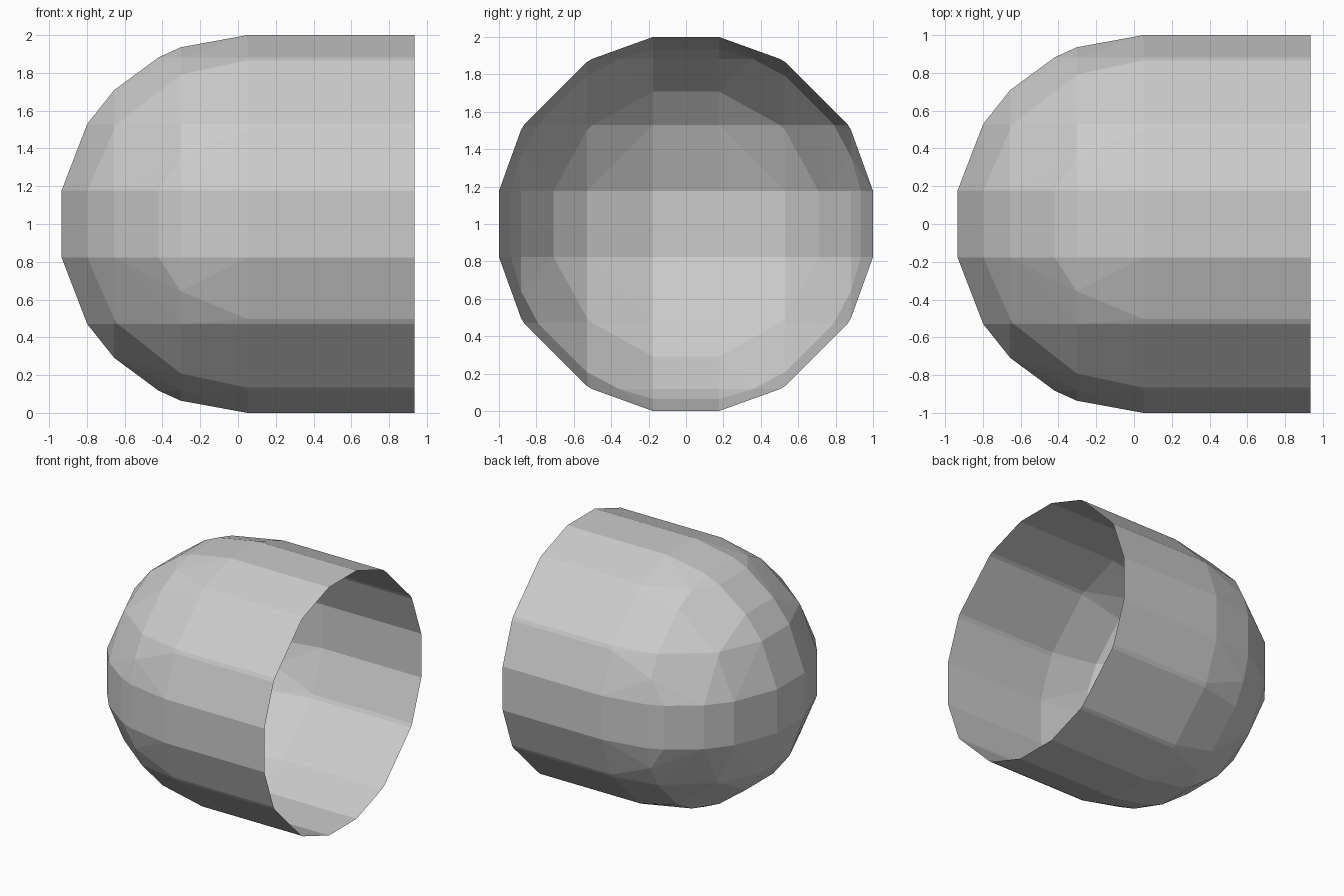
import bpy, bmesh
from math import sqrt

if "Cube" in bpy.data.objects:
    bpy.data.objects.remove(bpy.data.objects["Cube"])

H = 0.353                       # facet grid spacing
R2 = 1 + (H / 2) ** 2           # dome radius squared
CX, OPEN_X = 0.05, 0.935        # dome centre and open rim
SIDE = [H * (i + 0.5) for i in range(3)]
GRID = [-v for v in SIDE] + SIDE
points = []


def crossing(a, b):
    """Distance at which a grid line meets the dome, or None."""
    d = R2 - a * a - b * b
    return sqrt(d) if d > 0 else None


# Dome points on grid lines running along x
for y in GRID:
    for z in GRID:
        d = crossing(y, z)
        if d is not None:
            points.append((CX - d, y, z + 1))

# Dome rings on grid lines along y and z; the widest ring repeats at the rim
for i in range(3):
    for a in GRID:
        d = crossing(i * H, a)
        if d is None:
            continue
        for s in (-d, d):
            for x in ([CX, OPEN_X] if i == 0 else [CX - i * H]):
                points.append((x, s, a + 1))
                points.append((x, a, s + 1))

# Stretch a faceted skin over the points, then open the flat end
bm = bmesh.new()
for p in points:
    bm.verts.new(p)
bmesh.ops.remove_doubles(bm, verts=bm.verts, dist=0.0005)
bmesh.ops.convex_hull(bm, input=bm.verts)
cap = [f for f in bm.faces if all(v.co.x > OPEN_X - 0.001 for v in f.verts)]
bmesh.ops.delete(bm, geom=cap, context='FACES')
loose = [v for v in bm.verts if not v.link_faces]
bmesh.ops.delete(bm, geom=loose, context='VERTS')
wires = [e for e in bm.edges if not e.link_faces]
bmesh.ops.delete(bm, geom=wires, context='EDGES')
bmesh.ops.dissolve_limit(bm, angle_limit=0.002, verts=bm.verts, edges=bm.edges)
bmesh.ops.recalc_face_normals(bm, faces=bm.faces)

mesh = bpy.data.meshes.new("domed_shell")
bm.to_mesh(mesh)
bm.free()
shell = bpy.data.objects.new("domed_shell", mesh)
bpy.context.collection.objects.link(shell)
